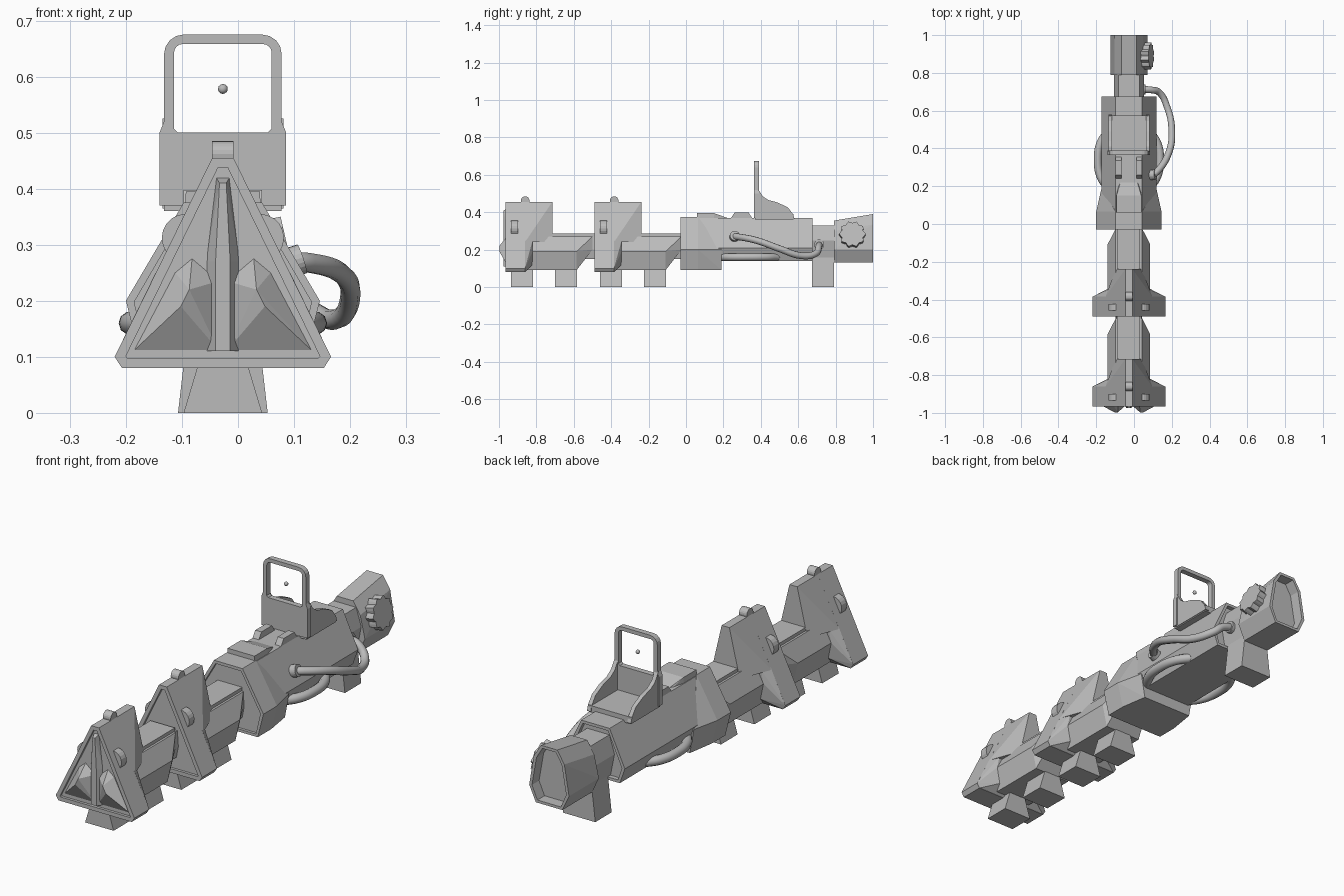
import bpy, bmesh, math
from mathutils import Vector, Matrix

if "Cube" in bpy.data.objects:
    bpy.data.objects.remove(bpy.data.objects["Cube"], do_unlink=True)

CX = -0.027      # centre line of the body
PITCH = 0.476    # spacing of the two barrel sections

grey = bpy.data.materials.new("plain_grey")
grey.use_nodes = True
grey.diffuse_color = (0.5, 0.5, 0.5, 1)
grey.node_tree.nodes["Principled BSDF"].inputs["Base Color"].default_value = (0.5, 0.5, 0.5, 1)


def add(name, bm, smooth=False):
    bmesh.ops.recalc_face_normals(bm, faces=bm.faces)
    mesh = bpy.data.meshes.new(name)
    bm.to_mesh(mesh)
    bm.free()
    mesh.materials.append(grey)
    for p in mesh.polygons:
        p.use_smooth = smooth
    obj = bpy.data.objects.new(name, mesh)
    bpy.context.collection.objects.link(obj)
    return obj


def hull_mesh(points):
    bm = bmesh.new()
    for p in points:
        bm.verts.new(p)
    out = bmesh.ops.convex_hull(bm, input=bm.verts)
    loose = [g for g in out["geom_interior"] if isinstance(g, bmesh.types.BMVert)]
    bmesh.ops.delete(bm, geom=loose, context='VERTS')
    bmesh.ops.dissolve_limit(bm, angle_limit=0.01, verts=bm.verts, edges=bm.edges)
    return bm


def sections(*rings):
    """Mirrored points from (y, [(half width, z), ...]) cross-sections."""
    return [(CX + s * w, y, z) for y, prof in rings for w, z in prof for s in (-1, 1)]


def loft(name, *rings):
    return add(name, hull_mesh(sections(*rings)))


def box(name, x0, x1, y0, y1, z0, z1):
    return add(name, hull_mesh([(x, y, z) for x in (x0, x1) for y in (y0, y1) for z in (z0, z1)]))


def prism(name, points, direction):
    bm = bmesh.new()
    face = bm.faces.new([bm.verts.new(p) for p in points])
    out = bmesh.ops.extrude_face_region(bm, geom=[face], use_keep_orig=True)
    bmesh.ops.translate(bm, vec=direction, verts=[g for g in out["geom"] if isinstance(g, bmesh.types.BMVert)])
    return add(name, bm)


def disc(name, centre, radius, depth, axis):
    bm = bmesh.new()
    turn = Vector((0, 0, 1)).rotation_difference(Vector(axis)).to_matrix().to_4x4()
    bmesh.ops.create_cone(bm, cap_ends=True, segments=20, radius1=radius, radius2=radius,
                          depth=depth, matrix=Matrix.Translation(centre) @ turn)
    return add(name, bm)


def inset_end(obj, direction, width, depth):
    """Recess the largest face that looks along the direction."""
    bm = bmesh.new()
    bm.from_mesh(obj.data)
    bm.normal_update()
    faces = [f for f in bm.faces if f.normal.dot(Vector(direction)) > 0.95]
    bmesh.ops.inset_region(bm, faces=faces, thickness=width)
    out = bmesh.ops.extrude_face_region(bm, geom=faces)
    verts = [g for g in out["geom"] if isinstance(g, bmesh.types.BMVert)]
    bmesh.ops.translate(bm, vec=Vector(direction) * -depth, verts=verts)
    bmesh.ops.delete(bm, geom=faces, context='FACES')
    bm.to_mesh(obj.data)
    bm.free()


def tube(name, points, radius):
    curve = bpy.data.curves.new(name, 'CURVE')
    curve.dimensions = '3D'
    curve.bevel_depth, curve.bevel_resolution = radius, 3
    curve.resolution_u, curve.use_fill_caps = 6, True
    spline = curve.splines.new('BEZIER')
    spline.bezier_points.add(len(points) - 1)
    for bp, p in zip(spline.bezier_points, points):
        bp.co = p
        bp.handle_left_type = bp.handle_right_type = 'AUTO'
    temp = bpy.data.objects.new(name, curve)
    bm = bmesh.new()
    bm.from_mesh(bpy.data.meshes.new_from_object(temp))
    bpy.data.objects.remove(temp)
    return add(name, bm, True)


# Two barrel sections: triangular guard, ridge block, barrel, feet and clips
TRI = [(0.18, 0.08), (0.193, 0.1), (0.019, 0.455)]
BARREL = [(0.09, 0.09), (0.113, 0.19), (0.07, 0.27)]
for i, tag in enumerate(("front", "middle")):
    o = i * PITCH
    guard = loft(tag + "_guard", (o - 0.965, TRI), (o - 0.86, TRI))
    inset_end(guard, (0, -1, 0), 0.02, 0.012)
    loft(tag + "_guard_ridge", (o - 0.861, [(0.124, 0.24), (0.019, 0.455)]),
         (o - 0.715, [(0.07, 0.24), (0.019, 0.455)]))
    loft(tag + "_guard_taper", (o - 0.861, [(0.18, 0.08), (0.193, 0.1), (0.12, 0.25)]),
         (o - 0.82, [(0.09, 0.12), (0.113, 0.19), (0.1, 0.25)]))
    loft(tag + "_barrel", (o - 0.85, BARREL), (o - 0.585, BARREL),
         (o - 0.5, [(0.07, 0.2), (0.07, 0.27)]))
    loft(tag + "_barrel_core", (o - 0.6, [(0.06, 0.15), (0.07, 0.2), (0.065, 0.27)]),
         (o - 0.48, [(0.06, 0.15), (0.07, 0.2), (0.065, 0.27)]))
    box(tag + "_top_rail", CX - 0.06, CX + 0.06, o - 0.72, o - 0.49, 0.26, 0.285)
    for y in (-0.935, -0.7):
        loft(tag + "_foot", (o + y, [(0.07, 0), (0.04, 0.1)]), (o + y + 0.117, [(0.07, 0), (0.04, 0.1)]))
    disc(tag + "_top_bump", (CX, o - 0.86, 0.462), 0.023, 0.038, (1, 0, 0))
    for s in (-1, 1):
        disc(tag + "_side_clip", (CX + s * 0.066, o - 0.917, 0.312), 0.043, 0.036, (0, 1, 0))

# Faceted front face
for s in (-1, 1):
    base = [(0.158, 0.112), (0.008, 0.112), (0.008, 0.235), (0.055, 0.275), (0.085, 0.25)]
    tip = [(0.075, 0.19), (0.06, 0.22)]
    add("front_facet", hull_mesh([(CX + s * x, -0.953, z) for x, z in base] +
                                 [(CX + s * x, -0.998, z) for x, z in tip]))
loft("front_centre_strip", (-0.95, [(0.03, 0.11), (0.03, 0.27), (0.012, 0.42)]),
     (-0.975, [(0.013, 0.11), (0.013, 0.27), (0.006, 0.41)]))

# Main body
COLLAR = [(0.145, 0.09), (0.173, 0.2), (0.07, 0.375)]
collar = loft("body_collar", (-0.03, COLLAR), (0.065, COLLAR), (0.19, [(0.125, 0.09), (0.145, 0.2)]))
inset_end(collar, (0, -1, 0), 0.015, 0.012)
BODY = [(0.12, 0.14), (0.145, 0.21), (0.07, 0.37)]
body = loft("main_body", (0.03, BODY), (0.675, BODY))
inset_end(body, (0, 1, 0), 0.015, 0.02)
loft("top_hump", (0.06, [(0.068, 0.36), (0.066, 0.395)]), (0.15, [(0.068, 0.36), (0.066, 0.395)]),
     (0.22, [(0.05, 0.36), (0.045, 0.37)]))
for s in (-1, 1):
    x = CX + s * 0.055
    add("top_lug", hull_mesh([(x + d, y, z) for d in (-0.015, 0.015)
                              for y, z in ((0.235, 0.36), (0.26, 0.398), (0.335, 0.398), (0.36, 0.36))]))
    tube("side_handle", [(CX + s * w, y, 0.16) for w, y in
                         ((0.11, 0.19), (0.15, 0.25), (0.165, 0.34), (0.15, 0.43), (0.11, 0.49))], 0.021)


# Sight: plate with a rounded window, side wings, floor and a dot
def rounded(w, z0, z1, r, lower):
    arc = [(w - r + r * math.cos(a), z1 - r + r * math.sin(a)) for a in (k * math.pi / 8 for k in range(5))]
    half = lower + arc
    return half + [(-x, z) for x, z in reversed(half)]


plate = bpy.data.curves.new("sight_plate", 'CURVE')
plate.dimensions, plate.fill_mode, plate.extrude = '2D', 'BOTH', 0.0125
for loop in (rounded(0.105, 0.37, 0.675, 0.035, [(0.113, 0.37), (0.113, 0.5), (0.105, 0.52)]),
             rounded(0.087, 0.5, 0.658, 0.015, [(0.08, 0.5), (0.087, 0.507)])):
    spline = plate.splines.new('POLY')
    spline.points.add(len(loop) - 1)
    spline.use_cyclic_u = True
    for pt, (x, z) in zip(spline.points, loop):
        pt.co = (x, z, 0, 1)
temp = bpy.data.objects.new("temp", plate)
bm = bmesh.new()
bm.from_mesh(bpy.data.meshes.new_from_object(temp))
bpy.data.objects.remove(temp)
bmesh.ops.remove_doubles(bm, verts=bm.verts, dist=0.0001)
bm.transform(Matrix.Translation((CX, 0.377, 0)) @ Matrix.Rotation(math.pi / 2, 4, 'X'))
add("sight_plate", bm)

WING = [(0.38, 0.365), (0.58, 0.365), (0.572, 0.39), (0.545, 0.425), (0.49, 0.452), (0.44, 0.465),
        (0.41, 0.485), (0.385, 0.525)]
for s in (-1, 1):
    prism("sight_wing", [(CX + s * 0.108, y, z) for y, z in WING], (-s * 0.018, 0, 0))
box("sight_floor", CX - 0.105, CX + 0.105, 0.37, 0.575, 0.36, 0.39)
bm = bmesh.new()
bmesh.ops.create_icosphere(bm, subdivisions=2, radius=0.009, matrix=Matrix.Translation((CX, 0.377, 0.578)))
add("sight_dot", bm, True)

# Rear: neck, grip, stock and lobed knob
NECK = [(0.06, 0.15), (0.08, 0.25), (0.055, 0.33)]
loft("neck", (0.62, NECK), (0.82, NECK))
loft("rear_grip", (0.675, [(0.08, 0), (0.05, 0.26)]), (0.79, [(0.08, 0), (0.05, 0.26)]))
stock = loft("stock", (0.79, [(0.065, 0.13), (0.098, 0.2), (0.075, 0.3), (0.04, 0.355)]),
             (1.0, [(0.065, 0.13), (0.098, 0.2), (0.075, 0.335), (0.04, 0.39)]))
inset_end(stock, (0, 1, 0), 0.014, 0.05)

axis = Vector((0.97, 0, 0.22)).normalized()
up = axis.cross(Vector((0, 1, 0)))
ring = []
for k in range(40):
    a = k * math.tau / 40
    r = 0.065 + 0.006 * math.cos(10 * a)
    ring.append(Vector((0.05, 0.89, 0.275)) + r * (math.cos(a) * Vector((0, 1, 0)) + math.sin(a) * up))
prism("stock_knob", ring, axis * 0.042)

# Side cable with end collars
tube("side_cable", [(0.085, 0.25, 0.27), (0.125, 0.28, 0.268), (0.185, 0.38, 0.248), (0.2, 0.5, 0.205),
                    (0.175, 0.62, 0.167), (0.135, 0.695, 0.18), (0.09, 0.71, 0.215), (0.025, 0.712, 0.228)], 0.018)
disc("cable_front_collar", (0.1, 0.26, 0.27), 0.027, 0.03, (0.9, 0.1, 0.3))
disc("cable_rear_collar", (0.045, 0.712, 0.227), 0.027, 0.03, (1, 0, 0))
